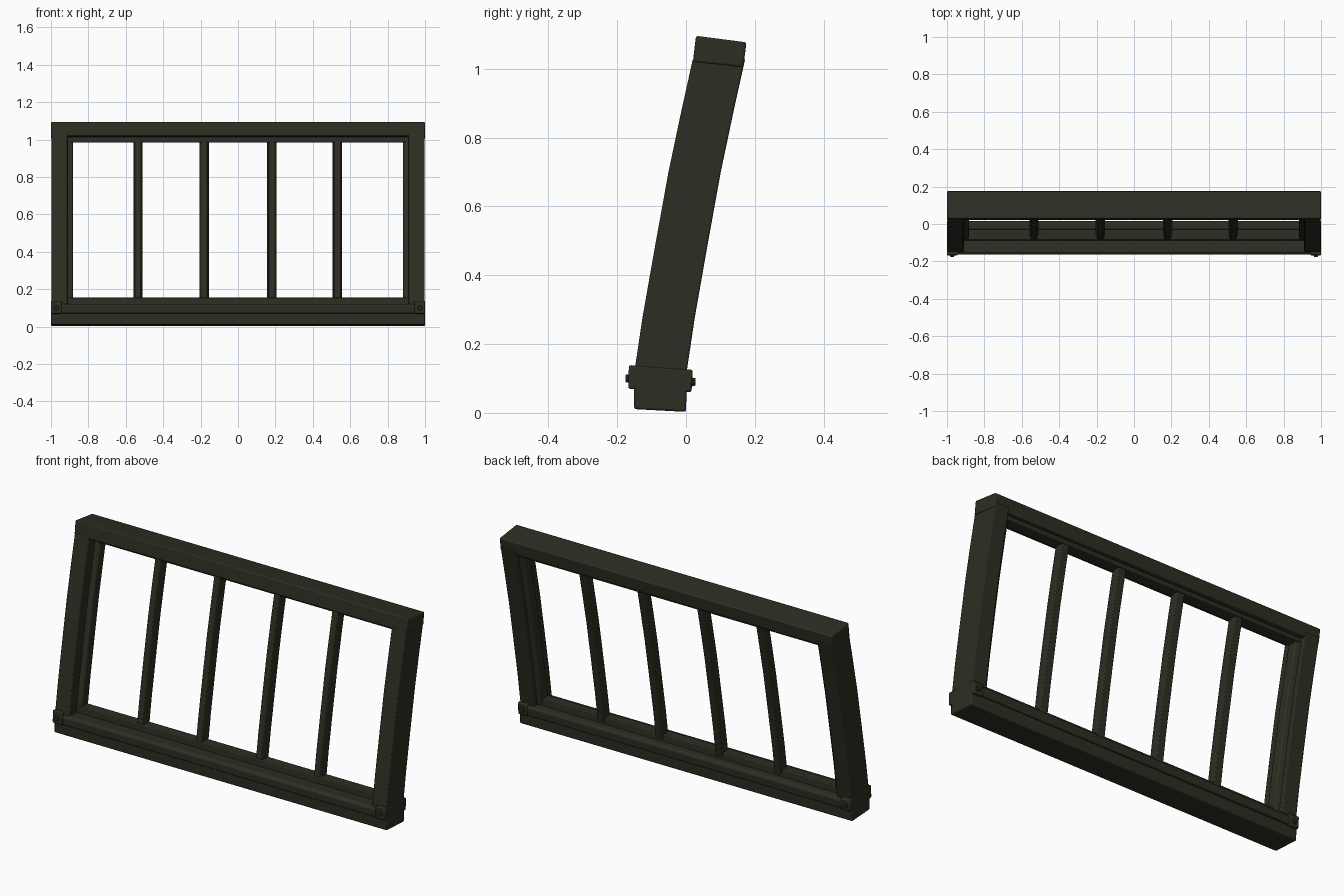
import bpy
import bmesh
from mathutils import Vector

cube = bpy.data.objects.get("Cube")
if cube:
    bpy.data.objects.remove(cube, do_unlink=True)

paint = bpy.data.materials.new("dark olive")
paint.use_nodes = True
COLOR = (0.027, 0.027, 0.017, 1)
paint.diffuse_color = COLOR
bsdf = next(n for n in paint.node_tree.nodes if n.type == "BSDF_PRINCIPLED")
bsdf.inputs["Base Color"].default_value = COLOR
bsdf.inputs["Roughness"].default_value = 0.8

# Centre line of the leaning frame, as (y, z)
LEAN = [(-0.074, 0.12), (-0.05, 0.28), (-0.013, 0.49), (0.025, 0.7),
        (0.063, 0.88), (0.094, 1.02)]


def lean_y(z):
    for (y0, z0), (y1, z1) in zip(LEAN, LEAN[1:]):
        if z <= z1:
            break
    return y0 + (y1 - y0) * (z - z0) / (z1 - z0)


def loft(name, rings, bevel=0.006):
    """Skin a stack of matching rings, cap the ends and soften the edges."""
    bm = bmesh.new()
    loops = [[bm.verts.new(p) for p in ring] for ring in rings]
    for a, b in zip(loops, loops[1:]):
        for i in range(len(a)):
            j = (i + 1) % len(a)
            bm.faces.new((a[i], a[j], b[j], b[i]))
    bm.faces.new(loops[0])
    bm.faces.new(loops[-1])
    bmesh.ops.recalc_face_normals(bm, faces=bm.faces)
    mesh = bpy.data.meshes.new(name)
    bm.to_mesh(mesh)
    bm.free()
    mesh.materials.append(paint)
    obj = bpy.data.objects.new(name, mesh)
    bpy.context.collection.objects.link(obj)
    mod = obj.modifiers.new("soft edges", "BEVEL")
    mod.width = bevel
    mod.segments = 2
    mod.limit_method = "ANGLE"
    bpy.ops.object.select_all(action="DESELECT")
    obj.select_set(True)
    bpy.context.view_layer.objects.active = obj
    bpy.ops.object.shade_smooth_by_angle()
    return obj


def rail(name, profile, x0, x1, bevel=0.006):
    return loft(name, [[(x, y, z) for y, z in profile] for x in (x0, x1)], bevel)


def upright(name, section, z0, z1, bevel=0.005):
    """Sweep an (x, y) section along the leaning centre line."""
    heights = [z0] + [z for _, z in LEAN if z0 < z < z1] + [z1]
    return loft(name, [[(x, y + lean_y(z), z) for x, y in section]
                       for z in heights], bevel)


def bolt(name, centre, axis, radius=0.014, height=0.016):
    bm = bmesh.new()
    bmesh.ops.create_cone(bm, cap_ends=True, segments=10, radius1=radius,
                          radius2=radius * 0.75, depth=height)
    mesh = bpy.data.meshes.new(name)
    bm.to_mesh(mesh)
    bm.free()
    mesh.materials.append(paint)
    obj = bpy.data.objects.new(name, mesh)
    obj.location = centre
    obj.rotation_euler = Vector(axis).to_track_quat("Z", "Y").to_euler()
    bpy.context.collection.objects.link(obj)


# Horizontal rails
rail("top_rail", [(0.02, 1.02), (0.029, 1.096), (0.176, 1.077), (0.166, 1.004)], -1, 1)
rail("top_inner_strip", [(0.075, 0.985), (0.075, 1.03), (0.14, 1.03), (0.14, 0.985)],
     -0.92, 0.92, 0.004)
rail("bottom_rail", [(-0.151, 0.011), (-0.151, 0.08), (0.002, 0.08), (0, 0.003)], -1, 1)
rail("bottom_ledge", [(-0.163, 0.072), (-0.163, 0.112), (-0.15, 0.122),
                      (0.008, 0.118), (0.017, 0.106), (0.014, 0.065)], -0.99, 0.99, 0.004)
rail("bottom_inner_strip", [(-0.088, 0.1), (-0.085, 0.155), (-0.03, 0.155), (-0.027, 0.1)],
     -0.92, 0.92, 0.004)

# Posts, inner strips, corner blocks and bolts on both sides
for side, s in (("right", -1), ("left", 1)):
    upright(side + "_post", [(s * 0.91, -0.076), (s * 0.997, -0.076),
                             (s * 0.997, 0.076), (s * 0.91, 0.076)], 0.1, 1.03)
    upright(side + "_inner_strip", [(s * 0.883, -0.008), (s * 0.92, -0.018),
                                    (s * 0.92, 0.055), (s * 0.883, 0.045)], 0.12, 1.01)
    rail(side + "_corner_block", [(-0.168, 0.07), (-0.166, 0.139), (0.02, 0.125),
                                  (0.016, 0.06)], s * 0.942, s)
    bolt(side + "_front_bolt", (s * 0.972, -0.168, 0.1), (0, -1, 0))
    bolt(side + "_back_bolt", (s * 0.972, 0.02, 0.09), (0, 1, 0))

# Bars, narrower towards the front
for i, x in enumerate((-0.535, -0.18, 0.18, 0.53)):
    upright(f"bar_{i + 1}", [(x - 0.016, -0.012), (x + 0.016, -0.012), (x + 0.025, 0.02),
                             (x + 0.02, 0.047), (x - 0.02, 0.047), (x - 0.025, 0.02)],
            0.13, 1.01, 0.003)
